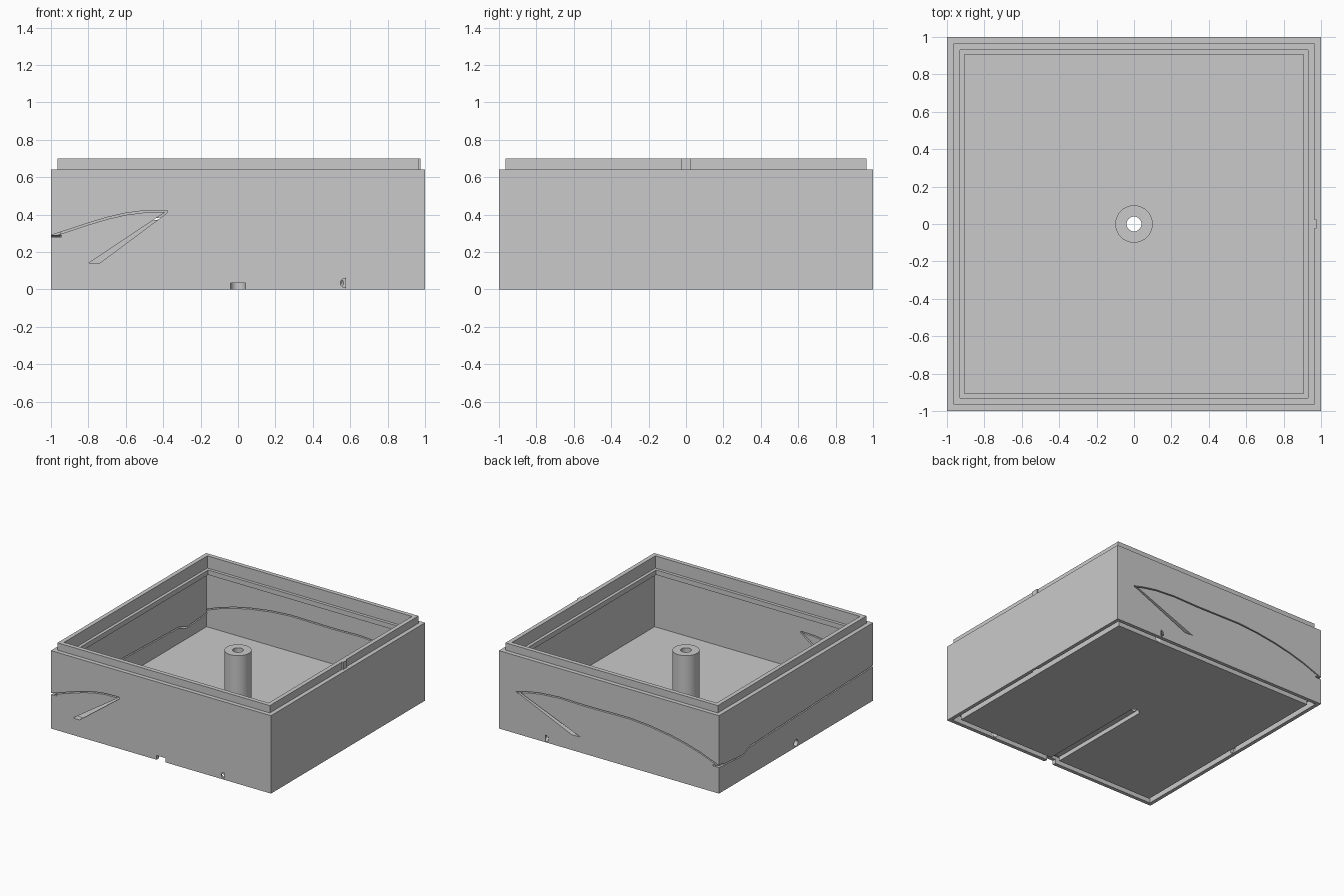
import bpy, bmesh, math
from mathutils import Matrix

cube = bpy.data.objects.get("Cube")
if cube:
    bpy.data.objects.remove(cube, do_unlink=True)

grey = bpy.data.materials.new("plain grey")
grey.use_nodes = True
grey.diffuse_color = (0.59, 0.59, 0.59, 1)
grey.node_tree.nodes["Principled BSDF"].inputs["Base Color"].default_value = grey.diffuse_color


def finish(name, bm):
    bmesh.ops.recalc_face_normals(bm, faces=bm.faces)
    mesh = bpy.data.meshes.new(name)
    bm.to_mesh(mesh)
    bm.free()
    mesh.materials.append(grey)
    obj = bpy.data.objects.new(name, mesh)
    bpy.context.scene.collection.objects.link(obj)
    return obj


def box(name, low, high):
    bm = bmesh.new()
    bmesh.ops.create_cube(bm, size=1)
    for v in bm.verts:
        for i in range(3):
            v.co[i] = low[i] + (v.co[i] + 0.5) * (high[i] - low[i])
    return finish(name, bm)


def cylinder(name, radius, low, high, sides=48, matrix=Matrix()):
    bm = bmesh.new()
    place = matrix @ Matrix.Translation((0, 0, (low + high) / 2))
    bmesh.ops.create_cone(bm, cap_ends=True, segments=sides, radius1=radius,
                          radius2=radius, depth=high - low, matrix=place)
    return finish(name, bm)


def wall_prism(name, outline, place):
    """Outline of (along wall, height), pushed through the wall's thickness."""
    bm = bmesh.new()
    near = [bm.verts.new(place(u, 1.02, z)) for u, z in outline]
    far = [bm.verts.new(place(u, 0.945, z)) for u, z in outline]
    bm.faces.new(near)
    bm.faces.new(far[::-1])
    for i in range(len(near)):
        j = (i + 1) % len(near)
        bm.faces.new((near[i], far[i], far[j], near[j]))
    return finish(name, bm)


def strip(points, width=0.01):
    return ([(u, z + width / 2) for u, z in points] +
            [(u, z - width / 2) for u, z in reversed(points)])


def cut(target, cutter, keep=False):
    mod = target.modifiers.new("cut", 'BOOLEAN')
    mod.operation = 'DIFFERENCE'
    mod.solver = 'EXACT'
    mod.object = cutter
    cutter.hide_render = True
    bpy.context.view_layer.objects.active = target
    bpy.ops.object.modifier_apply(modifier=mod.name)
    if not keep:
        bpy.data.objects.remove(cutter, do_unlink=True)


# Square shell: base with a groove around it, thin wall, lip, inner shelf, floor
profile = [(0.925, 0), (0.925, 0.06), (0.97, 0.06), (0.97, 0), (1, 0), (1, 0.64),
           (0.965, 0.64), (0.965, 0.70), (0.93, 0.70), (0.93, 0.60), (0.905, 0.60),
           (0.905, 0.56), (0.95, 0.56), (0.95, 0.105)]
bm = bmesh.new()
rings = [[bm.verts.new((sx * r, sy * r, z)) for sx, sy in ((-1, -1), (1, -1), (1, 1), (-1, 1))]
         for r, z in profile]
for a, b in zip(rings, rings[1:]):
    for i in range(4):
        j = (i + 1) % 4
        bm.faces.new((a[i], a[j], b[j], b[i]))
bm.faces.new(rings[0])
bm.faces.new(rings[-1])
shell = finish("box_shell", bm)

# Hollow centre post and alignment key on the lip
post = cylinder("center_post", 0.1, 0.1, 0.53)
key = box("alignment_key", (0.95, -0.025, 0.635), (0.975, 0.025, 0.70))
drill = cylinder("post_drill", 0.04, -0.05, 0.8, 32)
cut(post, drill, keep=True)
cut(shell, drill)

# Cable channel under the base and the slot for the key
cut(shell, box("cable_channel", (-0.04, -1.05, -0.05), (0.04, 0, 0.035)))
cut(shell, box("key_slot", (0.96, -0.03, -0.05), (0.98, 0.03, 0.055)))

# Three radial pin holes through the bottom rim
for angle in (60, 180, 300):
    turn = (Matrix.Translation((0, 0, 0.034)) @ Matrix.Rotation(math.radians(angle), 4, 'Z')
            @ Matrix.Rotation(math.pi / 2, 4, 'Y'))
    start = 1.06 if angle != 180 else 0.94
    cut(shell, cylinder("pin_hole", 0.026, start, 1.1535, 20, turn))


def front(u, d, z):
    return (u, -d, z)


def back(u, d, z):
    return (u, d, z)


def side(u, d, z):
    return (-d, u, z)


# Thin line slits wrapping three walls, with a pointed blade slit at each end
slits = [
    (front, strip([(-1.02, 0.278), (-0.9, 0.317), (-0.8, 0.35), (-0.7, 0.38), (-0.6, 0.403),
                   (-0.5, 0.416), (-0.38, 0.418)])),
    (front, [(-0.375, 0.423), (-0.8, 0.14), (-0.74, 0.14), (-0.38, 0.408)]),
    (side, strip([(-1.02, 0.285), (0.59, 0.235), (0.69, 0.195), (1.02, 0.22)])),
    (back, strip([(-1.02, 0.218), (-0.83, 0.29), (-0.69, 0.33), (-0.555, 0.359), (-0.37, 0.386),
                  (-0.19, 0.40), (0.218, 0.395), (0.45, 0.40), (0.627, 0.387),
                  (0.75, 0.365), (0.836, 0.342)])),
    (back, [(0.845, 0.348), (0.336, 0.125), (0.264, 0.128), (0.82, 0.352)]),
]
for place, outline in slits:
    cut(shell, wall_prism("wall_slit", outline, place))

# Crisp edges, smooth round post
for obj in (shell, post, key):
    bpy.ops.object.select_all(action='DESELECT')
    obj.select_set(True)
    bpy.context.view_layer.objects.active = obj
    bpy.ops.object.shade_smooth_by_angle(angle=math.radians(20))
